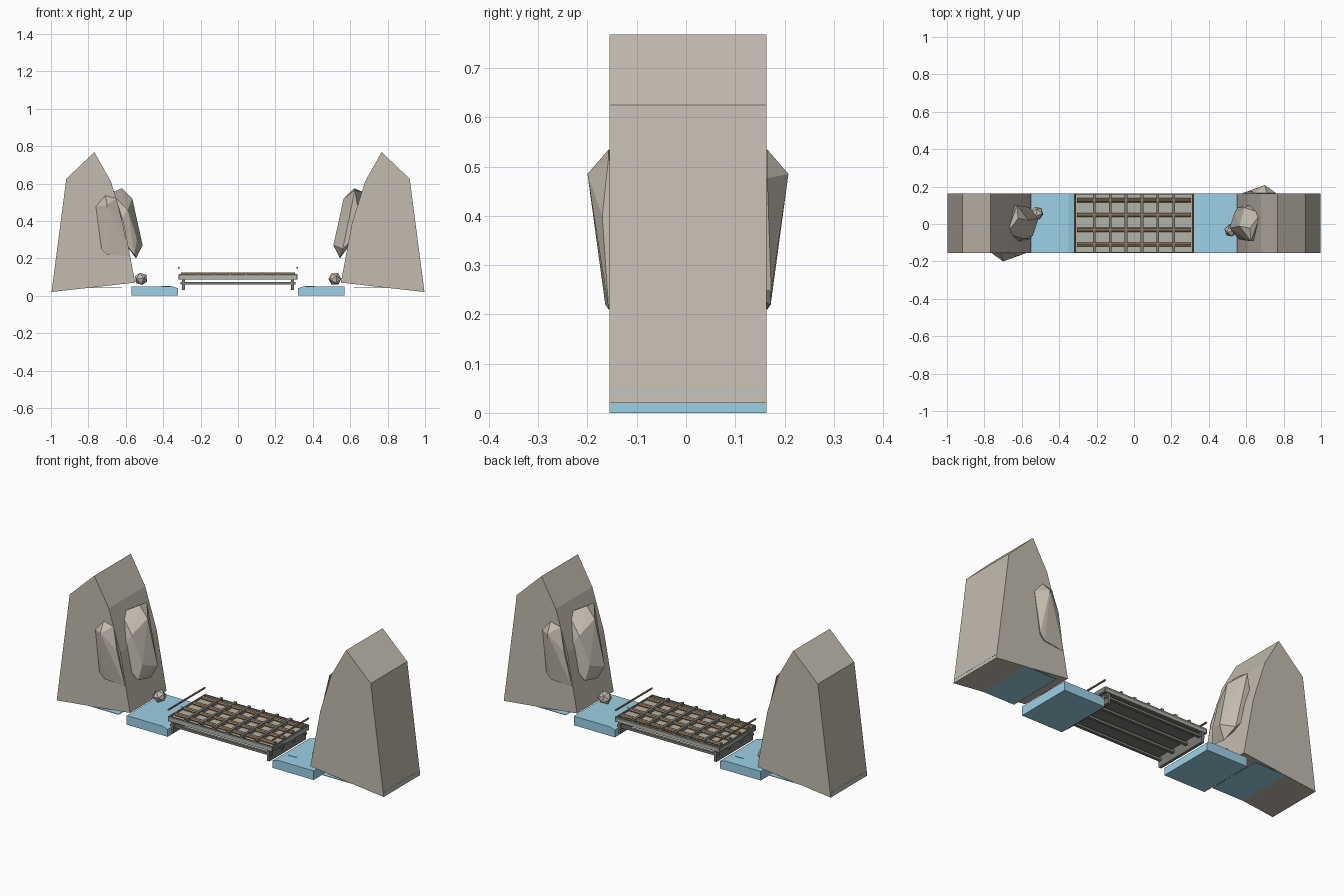
import bpy, bmesh, math
from mathutils import Vector

if "Cube" in bpy.data.objects:
    bpy.data.objects.remove(bpy.data.objects["Cube"])

Y0, Y1 = -0.155, 0.163
YC = (Y0 + Y1) / 2


def material(name, rgb):
    m = bpy.data.materials.new(name)
    m.diffuse_color = (*rgb, 1)
    m.use_nodes = True
    m.node_tree.nodes["Principled BSDF"].inputs["Base Color"].default_value = m.diffuse_color
    return m


STONE = material("stone", (0.55, 0.50, 0.43))
WATER = material("water", (0.33, 0.64, 0.80))
DECK = material("deck", (0.45, 0.46, 0.39))
DARK = material("dark_metal", (0.20, 0.20, 0.18))
RUST = material("rust", (0.36, 0.23, 0.12))


def finish(bm, name, mat):
    bmesh.ops.recalc_face_normals(bm, faces=bm.faces)
    me = bpy.data.meshes.new(name)
    bm.to_mesh(me)
    bm.free()
    me.materials.append(mat)
    ob = bpy.data.objects.new(name, me)
    bpy.context.collection.objects.link(ob)
    return ob


def prism(name, profile, mat, y0=Y0, y1=Y1):
    """Extrude an xz profile along y."""
    bm = bmesh.new()
    f = bm.faces.new([bm.verts.new((x, y0, z)) for x, z in profile])
    ext = bmesh.ops.extrude_face_region(bm, geom=[f])["geom"]
    bmesh.ops.translate(bm, vec=(0, y1 - y0, 0),
                        verts=[v for v in ext if isinstance(v, bmesh.types.BMVert)])
    return finish(bm, name, mat)


def box(name, x0, x1, y0, y1, z0, z1, mat):
    return prism(name, [(x0, z0), (x1, z0), (x1, z1), (x0, z1)], mat, y0, y1)


def rod(name, a, b, r, mat, sides=8):
    a, b = Vector(a), Vector(b)
    bm = bmesh.new()
    bmesh.ops.create_cone(bm, cap_ends=True, segments=sides, radius1=r, radius2=r,
                          depth=(b - a).length)
    ob = finish(bm, name, mat)
    ob.rotation_euler = (b - a).to_track_quat('Z', 'Y').to_euler()
    ob.location = (a + b) / 2
    return ob


def rock(name, points, s):
    """Convex faceted rock; s=1 turns the left-hand rock half way round."""
    bm = bmesh.new()
    for x, y, z in points:
        bm.verts.new((-s * x, YC - s * (y - YC), z))
    res = bmesh.ops.convex_hull(bm, input=bm.verts)
    loose = [v for v in bm.verts if not v.link_faces]
    bmesh.ops.delete(bm, geom=loose, context='VERTS')
    return finish(bm, name, STONE)


CLIFF = [(0.997, 0.02), (0.918, 0.625), (0.768, 0.768), (0.68, 0.612),
         (0.61, 0.39), (0.55, 0.07)]
SIDE_ROCK = [(-0.76, -0.157, 0.476), (-0.71, -0.157, 0.535), (-0.65, -0.157, 0.52),
             (-0.70, -0.20, 0.485), (-0.73, -0.165, 0.25), (-0.70, -0.164, 0.22),
             (-0.58, -0.157, 0.21), (-0.62, -0.17, 0.40),
             (-0.73, -0.11, 0.47), (-0.60, -0.11, 0.23), (-0.70, -0.11, 0.25)]
INNER_ROCK = [(-0.625, 0.10, 0.565), (-0.565, 0.02, 0.52), (-0.68, -0.05, 0.55),
              (-0.59, -0.08, 0.46), (-0.51, 0.03, 0.27), (-0.545, 0.02, 0.20),
              (-0.555, -0.08, 0.22), (-0.54, -0.06, 0.30), (-0.56, 0.09, 0.25),
              (-0.66, -0.11, 0.35), (-0.66, 0.10, 0.35), (-0.62, 0.03, 0.575)]

for s, side in ((-1, "left"), (1, "right")):
    # cliffs and outcrops
    prism(side + "_cliff", [(s * x, z) for x, z in CLIFF], STONE)
    rock(side + "_side_rock", SIDE_ROCK, s)
    rock(side + "_inner_rock", INNER_ROCK, s)
    bm = bmesh.new()
    bmesh.ops.create_icosphere(bm, subdivisions=1, radius=0.036)
    b = finish(bm, side + "_boulder", STONE)
    b.location = (s * 0.518, -0.035 if s > 0 else 0.058, 0.09)
    b.rotation_euler = (0.4, 0.3, s)

    # water blocks, the sheet under the cliff and a ripple mark
    prism(side + "_water", [(s * x, z) for x, z in
          ((0.32, 0), (0.57, 0), (0.57, 0.05), (0.35, 0.05), (0.32, 0.04))], WATER)
    xs = sorted((s * 0.62, s * 0.995))
    box(side + "_water_sheet", *xs, Y0, Y1, 0.041, 0.044, WATER)
    y = -0.075 if s > 0 else 0.088
    box(side + "_ripple", s * 0.385 - 0.025, s * 0.385 + 0.025,
        y - 0.002, y + 0.002, 0.049, 0.052, WATER)

    # end beams under the deck, end trim and loose end rods
    box(side + "_end_beam", s * 0.292 - 0.008, s * 0.292 + 0.008, Y0, Y1, 0.03, 0.088, DARK)
    box(side + "_end_trim", s * 0.314 - 0.004, s * 0.314 + 0.004, Y0, Y1, 0.088, 0.114, DARK)
    rod(side + "_end_rod", (s * 0.316, Y0, 0.15), (s * 0.316, Y1, 0.15), 0.005, RUST)

# bridge deck with a dark underside
box("bridge_deck", -0.318, 0.318, Y0, Y1, 0.09, 0.107, DECK)
box("deck_underside", -0.316, 0.316, Y0 + 0.002, Y1 - 0.002, 0.086, 0.091, DARK)

# lower girders
for i, y in enumerate((Y0 + 0.012, YC - 0.05, YC + 0.05, Y1 - 0.012)):
    box(f"girder_{i}", -0.308, 0.308, y - 0.008, y + 0.008, 0.06, 0.073, DARK)

# lengthwise rods, edge rails and cross bars on the deck
for i in range(4):
    y = -0.11 + 0.079 * i
    rod(f"long_rod_{i}", (-0.305, y, 0.113), (0.305, y, 0.113), 0.011, RUST)
for i, y in enumerate((Y0 + 0.003, Y1 - 0.003)):
    box(f"edge_rail_{i}", -0.315, 0.315, y - 0.003, y + 0.003, 0.104, 0.116, DARK)
for i in range(6):
    x = (i - 2.5) * 0.085
    box(f"cross_bar_{i}", x - 0.007, x + 0.007, Y0, Y1, 0.106, 0.125, DARK)
